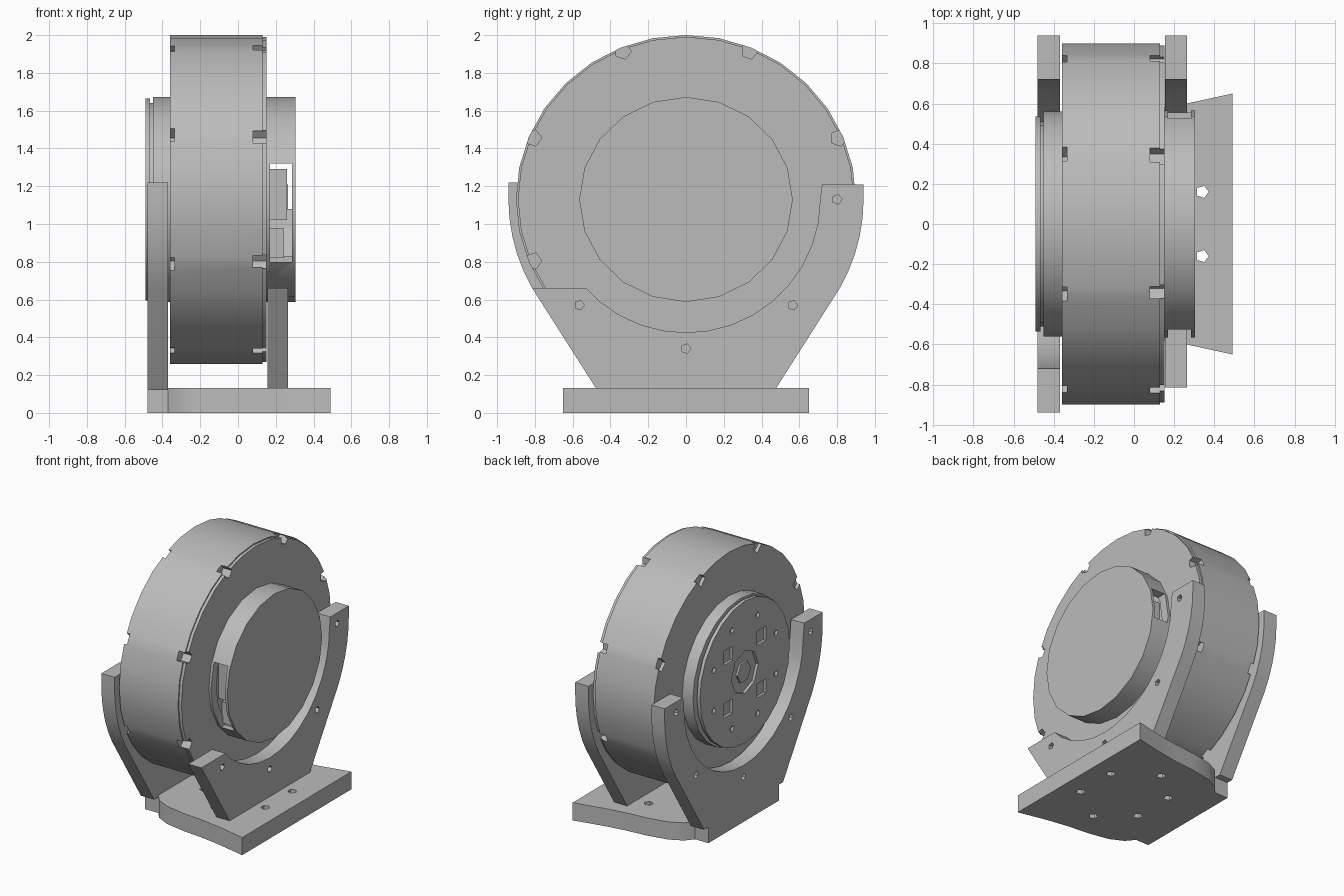
import bpy, bmesh
from math import sin, cos, pi, radians

if "Cube" in bpy.data.objects:
    bpy.data.objects.remove(bpy.data.objects["Cube"])

grey = bpy.data.materials.new("light grey")
grey.use_nodes = True
tone = (0.5, 0.5, 0.5, 1)
grey.diffuse_color = tone
grey.node_tree.nodes["Principled BSDF"].inputs["Base Color"].default_value = tone

AXLE = 1.13  # height of the wheel axis


def ring(r, n, cy=0, cz=AXLE, squash=1, turn=0):
    return [(cy + r * cos(turn + 2 * pi * i / n),
             cz + squash * r * sin(turn + 2 * pi * i / n)) for i in range(n)]


def add_prism(bm, pts, a, b, axis="x"):
    place = (lambda p, d: (d, *p)) if axis == "x" else (lambda p, d: (*p, d))
    lo = [bm.verts.new(place(p, a)) for p in pts]
    hi = [bm.verts.new(place(p, b)) for p in pts]
    bm.faces.new(lo)
    bm.faces.new(hi)
    for i in range(len(pts)):
        j = (i + 1) % len(pts)
        bm.faces.new((lo[i], lo[j], hi[j], hi[i]))


def solid(name, prisms, smooth=False):
    bm = bmesh.new()
    for p in prisms:
        add_prism(bm, *p)
    bmesh.ops.recalc_face_normals(bm, faces=bm.faces)
    mesh = bpy.data.meshes.new(name)
    bm.to_mesh(mesh)
    bm.free()
    mesh.materials.append(grey)
    ob = bpy.data.objects.new(name, mesh)
    bpy.context.collection.objects.link(ob)
    if smooth:
        activate(ob)
        bpy.ops.object.shade_smooth_by_angle(angle=radians(25))
    return ob


def activate(ob):
    bpy.ops.object.select_all(action="DESELECT")
    ob.select_set(True)
    bpy.context.view_layer.objects.active = ob


def cut(ob, prisms):
    cutter = solid("cutter", prisms)
    cutter.hide_render = True
    mod = ob.modifiers.new("cut", "BOOLEAN")
    mod.operation, mod.solver, mod.object = "DIFFERENCE", "EXACT", cutter
    activate(ob)
    bpy.ops.object.modifier_apply(modifier="cut")
    bpy.data.objects.remove(cutter)


def box(y0, y1, z0, z1):
    return [(y0, z0), (y1, z0), (y1, z1), (y0, z1)]


# Main drum with a thin lid and bolt notches round its edges
drum = solid("drum", [(ring(0.9, 32, squash=0.967), -0.36, 0.13)], True)
lid = solid("drum_lid", [(ring(0.89, 32, squash=0.967), 0.13, 0.152)], True)
bolts = [(0.875 * cos(pi / 8 + k * pi / 4), AXLE + 0.85 * sin(pi / 8 + k * pi / 4))
         for k in range(8)]
cut(drum, [(ring(0.045, 5, y, z), 0.08, 0.2) for y, z in bolts]
    + [(ring(0.05, 4, y, z), -0.4, -0.335) for y, z in bolts])
cut(lid, [(ring(0.045, 5, y, z), 0.1, 0.2) for y, z in bolts])

# Hollow hub cover with a window on each side and a connector inside
cover = solid("hub_cover", [(ring(0.565, 20, squash=0.96), 0.15, 0.305)], True)
cut(cover, [(ring(0.5, 20), 0.16, 0.285)])
cut(cover, [(box(-0.7, -0.4, 0.8, 1.32), 0.17, 0.285),
            (box(0.4, 0.7, 1.08, 1.32), 0.17, 0.285)])
solid("connector", [(box(-0.46, -0.3, 1.02, 1.29), 0.15, 0.26),
                    (box(-0.42, -0.3, 0.82, 0.98), 0.15, 0.24),
                    (box(0.32, 0.46, 1.1, 1.28), 0.15, 0.25)])

# Output hub with a groove behind its face plate
solid("output_hub", [(ring(0.56, 24, squash=0.97), -0.45, -0.35),
                     (ring(0.51, 24), -0.47, -0.44)], True)
plate = solid("output_plate", [(ring(0.535, 24), -0.49, -0.465)], True)


def around(n, r, size, sides, turn):
    return [(ring(size, sides, r * cos(turn + 2 * pi * k / n),
                  AXLE + r * sin(turn + 2 * pi * k / n), turn=turn), -0.52, -0.44)
            for k in range(n)]


cut(plate, around(4, 0.28, 0.075, 4, pi / 4) + around(8, 0.4, 0.025, 5, pi / 8)
    + [(ring(0.16, 8), -0.52, -0.44)])
solid("output_shaft", [(ring(0.08, 6), -0.485, -0.46)])


# Cradle plates: tapered foot, round outer edge and a round cut-out
def cradle(name, x0, x1):
    outer = [(0.94 * cos(radians(a)), AXLE + 0.94 * sin(radians(a)))
             for a in range(0, -31, -6)]
    inner = [(0.71 * cos(radians(a)), AXLE + 0.705 * sin(radians(a)))
             for a in range(-180, 1, 10)]
    left = [(-y, z) for y, z in outer]
    pts = ([(-0.72, 1.22)] + inner + [(0.72, 1.21), (0.94, 1.21)] + outer
           + [(0.47, 0.12), (-0.47, 0.12)] + left[::-1] + [(-0.94, 1.22)])
    ob = solid(name, [(pts, x0, x1)], True)
    spots = [(s * y, z) for s in (-1, 1) for y, z in ((0.8, 1.13), (0.565, 0.57))]
    cut(ob, [(ring(0.026, 5, y, z), x0 - 0.1, x1 + 0.1) for y, z in spots + [(0, 0.34)]])
    return ob


cradle("right_cradle", -0.48, -0.37)
front = cradle("left_cradle", 0.155, 0.265)
cut(front, [(box(-1, -0.4, 0.66, 1.4), 0.1, 0.3)])  # one arm is cut short

# Flared base with screw holes
side = [(0.49, 0.65), (0.26, 0.6), (0.1, 0.575), (-0.06, 0.56), (-0.22, 0.53),
        (-0.32, 0.48), (-0.37, 0.42), (-0.48, 0.42)]
outline = side + [(x, -y) for x, y in side[::-1]]
base = solid("base", [(outline, 0, 0.133, "z")], True)
holes = [(x, s * y) for s in (-1, 1) for x, y in ((0.34, 0.16), (-0.17, 0.16), (0.06, 0.36))]
cut(base, [(ring(0.032, 5, x, y), -0.1, 0.3, "z") for x, y in holes])
